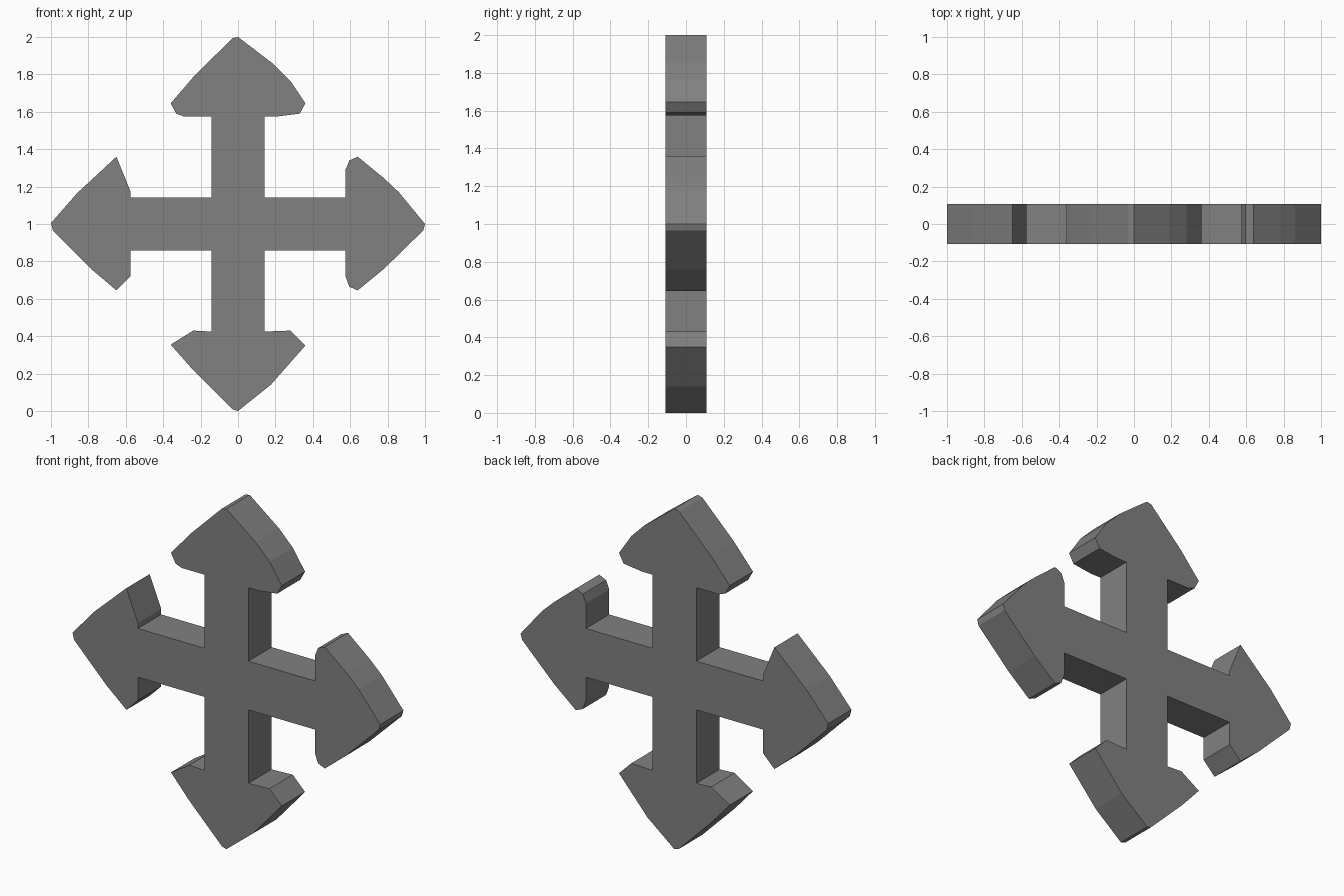
import bpy, bmesh, math

if "Cube" in bpy.data.objects:
    bpy.data.objects.remove(bpy.data.objects["Cube"])

HALF_DEPTH = 0.108   # half the plate thickness
HALF_SHAFT = 0.143   # half the shaft width
BASE = 0.575         # distance from the centre to the back of each head

# Arrow head profiles as (across, along) pairs, one per arm, counter-clockwise
right_head = [(.28, .575), (.335, .595), (.355, .64), (.24, .78), (.035, .99), (0, 1),
              (-.17, .86), (-.245, .78), (-.36, .64), (-.34, .595), (-.29, .575)]
top_head = [(.21, .575), (.33, .59), (.36, .645), (.28, .765), (.19, .855), (0, 1),
            (-.03, .993), (-.235, .79), (-.36, .645), (-.33, .59), (-.29, .575)]
left_head = [(.175, .575), (.36, .65), (.165, .86), (.005, 1), (-.035, .99),
             (-.245, .78), (-.355, .65), (-.28, .575)]
bottom_head = [(.24, .57), (.36, .645), (.245, .775), (.03, .99), (0, 1),
               (-.175, .86), (-.36, .65), (-.28, .57)]


def arm_points(index, head):
    """Shaft side, head, shaft side and inner corner, turned to the arm's direction."""
    c, s = round(math.cos(index * math.pi / 2)), round(math.sin(index * math.pi / 2))
    local = [(HALF_SHAFT, BASE)] + head + [(-HALF_SHAFT, BASE), (-HALF_SHAFT, HALF_SHAFT)]
    return [(c * along + s * across, 1 + s * along - c * across) for across, along in local]


# Four-way arrow plate: one outline extruded through the depth
outline = []
for i, head in enumerate((right_head, top_head, left_head, bottom_head)):
    outline += arm_points(i, head)

bm = bmesh.new()
front = bm.faces.new([bm.verts.new((x, -HALF_DEPTH, z)) for x, z in outline])
back = bm.faces.new([bm.verts.new((x, HALF_DEPTH, z)) for x, z in reversed(outline)])
f, b = list(front.verts), list(back.verts)[::-1]
for i in range(len(f)):
    j = (i + 1) % len(f)
    bm.faces.new((f[j], f[i], b[i], b[j]))
bmesh.ops.recalc_face_normals(bm, faces=bm.faces)
mesh = bpy.data.meshes.new("four_way_arrow")
bm.to_mesh(mesh)
bm.free()

# Plain grey
grey = bpy.data.materials.new("mid grey")
grey.diffuse_color = (0.22, 0.22, 0.22, 1)
grey.use_nodes = True
grey.node_tree.nodes["Principled BSDF"].inputs["Base Color"].default_value = grey.diffuse_color
mesh.materials.append(grey)
bpy.context.collection.objects.link(bpy.data.objects.new("four_way_arrow", mesh))
